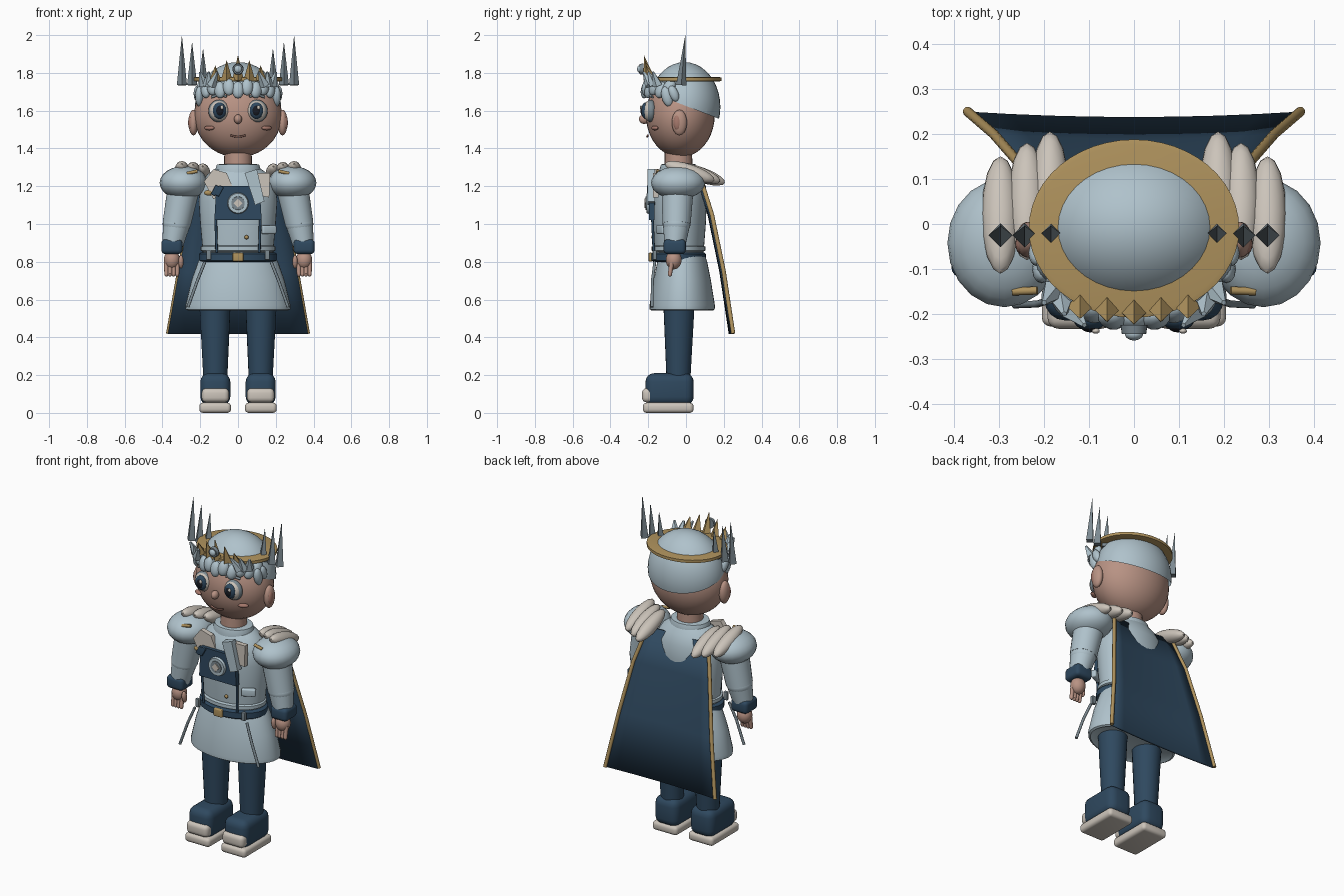
import bpy, bmesh, math
from mathutils import Vector, Matrix, Euler

cube = bpy.data.objects.get("Cube")
if cube:
    bpy.data.objects.remove(cube)

COLORS = {"pale_blue": (.43, .54, .60), "navy": (.028, .066, .115), "gold": (.43, .29, .11),
          "skin": (.48, .29, .23), "cream": (.60, .55, .49), "steel": (.20, .25, .28),
          "black": (.01, .012, .018), "blush": (.38, .19, .15)}
MATS = {}
for key, rgb in COLORS.items():
    m = bpy.data.materials.new(key)
    m.use_nodes = True
    m.diffuse_color = (*rgb, 1)
    m.node_tree.nodes["Principled BSDF"].inputs["Base Color"].default_value = (*rgb, 1)
    MATS[key] = m


def add(name, color, bm, angle=40):
    bmesh.ops.recalc_face_normals(bm, faces=bm.faces)
    me = bpy.data.meshes.new(name)
    bm.to_mesh(me)
    bm.free()
    me.materials.append(MATS[color])
    me.shade_smooth()
    me.set_sharp_from_angle(angle=math.radians(angle))
    ob = bpy.data.objects.new(name, me)
    bpy.context.collection.objects.link(ob)
    return ob


def ball(name, color, loc, size, rot=(0, 0, 0), seg=24, cut=None):
    bm = bmesh.new()
    bmesh.ops.create_uvsphere(bm, u_segments=seg, v_segments=seg // 2 + 2, radius=1)
    bm.transform(Matrix.LocRotScale(Vector(loc), Euler(rot), Vector(size)))
    if cut:
        geom = bm.verts[:] + bm.edges[:] + bm.faces[:]
        bmesh.ops.bisect_plane(bm, geom=geom, plane_co=cut[0], plane_no=cut[1], clear_inner=True)
    return add(name, color, bm)


def cone(name, color, a, b, ra, rb, sides=24):
    a, b = Vector(a), Vector(b)
    bm = bmesh.new()
    bmesh.ops.create_cone(bm, cap_ends=True, segments=sides, radius1=ra, radius2=rb, depth=(b - a).length)
    turn = (b - a).to_track_quat('Z', 'Y').to_matrix().to_4x4()
    bm.transform(Matrix.Translation((a + b) / 2) @ turn)
    return add(name, color, bm)


def box(name, color, loc, size, bevel=0, rot=(0, 0, 0)):
    bm = bmesh.new()
    bmesh.ops.create_cube(bm, size=1)
    bmesh.ops.scale(bm, vec=size, verts=bm.verts)
    if bevel:
        bmesh.ops.bevel(bm, geom=bm.edges[:], offset=bevel, segments=4, profile=.5, affect='EDGES')
    bm.transform(Matrix.LocRotScale(Vector(loc), Euler(rot), None))
    return add(name, color, bm)


def loft(name, color, rings, cy, sides=40):
    """Stack of elliptical rings given as (z, x radius, y radius)."""
    bm = bmesh.new()
    turns = [math.tau * i / sides for i in range(sides)]
    loops = [[bm.verts.new((rx * math.cos(t), cy + ry * math.sin(t), z)) for t in turns]
             for z, rx, ry in rings]
    for low, high in zip(loops, loops[1:]):
        for i in range(sides):
            j = (i + 1) % sides
            bm.faces.new((low[i], low[j], high[j], high[i]))
    bm.faces.new(loops[0])
    bm.faces.new(loops[-1])
    return add(name, color, bm)


def plate(name, color, outline, y, depth=.012, side=1):
    """Flat panel facing front, outline as (x, z)."""
    bm = bmesh.new()
    face = bm.faces.new([bm.verts.new((side * x, y, z)) for x, z in outline])
    ext = bmesh.ops.extrude_face_region(bm, geom=[face])
    moved = [v for v in ext["geom"] if isinstance(v, bmesh.types.BMVert)]
    bmesh.ops.translate(bm, vec=(0, depth, 0), verts=moved)
    return add(name, color, bm)


def tube(name, color, points, radius):
    cu = bpy.data.curves.new(name, 'CURVE')
    cu.dimensions = '3D'
    cu.bevel_depth, cu.bevel_resolution, cu.use_fill_caps = radius, 3, True
    sp = cu.splines.new('POLY')
    sp.points.add(len(points) - 1)
    for p, co in zip(sp.points, points):
        p.co = (*co, 1)
    ob = bpy.data.objects.new(name, cu)
    bm = bmesh.new()
    bpy.context.collection.objects.link(ob)
    bm.from_mesh(ob.evaluated_get(bpy.context.evaluated_depsgraph_get()).to_mesh())
    bpy.data.objects.remove(ob)
    return add(name, color, bm)


# Head, hair cap and face
ball("head", "skin", (0, -.03, 1.575), (.232, .182, .222), seg=36)
ball("hair_cap", "pale_blue", (0, -.008, 1.62), (.228, .19, .237), seg=36,
     cut=((0, .18, 1.555), (0, .36, .93)))
ball("nose", "skin", (0, -.222, 1.555), (.021, .027, .025))
tube("mouth", "blush", [(x / 100, -.206 + abs(x) / 1000, 1.462 + x * x / 2000) for x in range(-4, 5)], .005)
cone("neck", "skin", (0, -.04, 1.25), (0, -.04, 1.4), .075, .072)

# Crown band, front points and gem
loft("crown_band", "gold", [(1.755, .222, .186), (1.758, .234, .198), (1.775, .234, .198),
                            (1.778, .222, .186)], -.01, 48)
for k in range(-2, 3):
    x = k * .06
    y = -.195 + abs(k) * .006
    cone("crown_point", "gold", (x, y, 1.765), (x, y - .028, 1.895 - .028 * abs(k)), .03, 0, 4)
cone("gem_setting", "steel", (0, -.225, 1.82), (0, -.245, 1.82), .03, .027)
ball("gem", "pale_blue", (0, -.245, 1.82), (.02, .014, .02))

# Fringe of hanging tufts below the band
for k in range(11):
    t = math.radians(200 + 14 * k)
    x, y = .205 * math.cos(t), -.025 + .19 * math.sin(t)
    drop = .015 if k % 2 else 0
    ball("fringe_tuft", "pale_blue", (x, y, 1.725 - drop), (.032, .024, .046),
         (-.2, .5 * math.cos(t), t + math.pi / 2), 12)

# Shirt, skirt, belt and collar
loft("torso", "pale_blue", [(.82, .185, .125), (.87, .188, .13), (1.0, .2, .14), (1.12, .208, .145),
                            (1.2, .2, .14), (1.26, .165, .115), (1.3, .11, .085)], -.035)
loft("collar", "pale_blue", [(1.25, .12, .1), (1.29, .12, .1), (1.315, .112, .092), (1.318, .085, .08)], -.04)
loft("shirt_hem", "pale_blue", [(.855, .19, .135), (.86, .198, .142), (.88, .198, .142), (.885, .19, .13)], -.04)
loft("skirt", "pale_blue", [(.555, .24, .14), (.542, .265, .162), (.548, .277, .172), (.57, .278, .173),
                            (.7, .247, .152), (.8, .212, .132), (.84, .19, .12)], -.02)
loft("belt", "navy", [(.8, .195, .135), (.808, .207, .145), (.842, .207, .145), (.85, .195, .135)], -.04)
box("buckle", "gold", (0, -.188, .825), (.056, .02, .046), .005)

# Chest plate with round emblem
plate("chest_plate", "navy", [(-.125, 1.02), (.125, 1.02), (.115, 1.2), (-.115, 1.2)], -.196, .03)
cone("emblem_disc", "pale_blue", (0, -.19, 1.11), (0, -.21, 1.11), .058, .052)
cone("emblem_ring", "steel", (0, -.2, 1.11), (0, -.214, 1.11), .037, .035)
cone("emblem_diamond", "cream", (0, -.2, 1.11), (0, -.219, 1.11), .026, .024, 4)
box("pocket", "pale_blue", (.163, -.13, .97), (.08, .03, .045), .008, (0, 0, .45))
ball("shirt_button", "gold", (.045, -.176, .93), (.011, .008, .011), seg=12)
for x in (-.12, -.1):
    box("collar_pin", "navy", (x, -.2, 1.165 - x / 10), (.025, .012, .055), .003, (0, .5, 0))
ball("gold_brooch", "gold", (-.155, -.165, 1.165), (.025, .014, .015), seg=12)
plate("cream_panel", "cream", [(-.18, 1.225), (-.13, 1.13), (-.03, 1.2), (-.06, 1.27), (-.13, 1.29)], -.175, .03)
plate("cream_panel", "cream", [(.09, 1.27), (.17, 1.27), (.165, 1.14), (.12, 1.15)], -.175, .03)
plate("scarf_tail", "pale_blue", [(.035, 1.27), (.1, 1.29), (.14, 1.12), (.09, 1.1)], -.205, .04)

# Cape with gold edges
rows = [(1.25, .205, .075), (1.05, .258, .138), (.75, .312, .2), (.42, .37, .25)]
bm = bmesh.new()
grid = [[bm.verts.new((w * k / 4, y - .012 * (1 - (k / 4) ** 2), z)) for k in range(-4, 5)] for z, w, y in rows]
for upper, lower in zip(grid, grid[1:]):
    for i in range(8):
        bm.faces.new((upper[i], upper[i + 1], lower[i + 1], lower[i]))
cape = add("cape", "navy", bm)
cape.modifiers.new("thickness", 'SOLIDIFY').thickness = .012

for s in (-1, 1):
    tube("cape_trim", "gold", [(s * w, y, z) for z, w, y in rows], .011)

    # Eye, ear and cheek
    ball("eye_rim", "steel", (s * .1, -.185, 1.598), (.057, .032, .06))
    ball("eye_white", "cream", (s * .1, -.195, 1.598), (.05, .032, .054))
    ball("eye_iris", "navy", (s * .098, -.213, 1.6), (.036, .024, .044))
    ball("eye_pupil", "black", (s * .097, -.226, 1.6), (.022, .015, .029))
    ball("eye_shine", "cream", (s * .097 + .012, -.238, 1.617), (.009, .006, .011), seg=12)
    tube("eyebrow", "steel", [(s * .06, -.2, 1.675), (s * .1, -.195, 1.685), (s * .14, -.178, 1.672)], .007)
    ball("ear", "skin", (s * .236, -.035, 1.537), (.026, .04, .068))
    ball("inner_ear", "blush", (s * .25, -.045, 1.537), (.014, .022, .042), seg=16)
    ball("cheek", "blush", (s * .152, -.165, 1.508), (.03, .014, .012), (0, 0, s * .5), 16)

    # Side locks and leaf ornaments
    ball("side_lock", "pale_blue", (s * .205, -.1, 1.675), (.022, .03, .055), (.25, 0, 0), 12)
    ball("side_lock", "pale_blue", (s * .215, -.065, 1.69), (.02, .025, .045), (.4, 0, 0), 12)
    for k in range(3):
        cone("leaf", "pale_blue", (s * (.18 - .02 * k), -.15 - .02 * k, 1.735),
             (s * (.2 - .045 * k), -.175 - .025 * k, 1.805), .028, .006, 5)

    # Tall steel spikes
    for x, top in ((.185, 1.93), (.243, 1.965), (.297, 2)):
        cone("crown_spike", "steel", (s * x, -.025, 1.735), (s * x, -.004, top), .027, 0, 4)

    # Shoulder puff with feathers and gold bar
    ball("shoulder_puff", "pale_blue", (s * .288, -.042, 1.218), (.127, .143, .088), seg=20)
    for x, y, z in ((.297, .02, 1.275), (.238, .05, 1.27), (.187, .075, 1.262)):
        ball("shoulder_feather", "cream", (s * x, y, z), (.042, .138, .04), (-.33, 0, 0), 16)
    tube("shoulder_bar", "gold", [(s * .215, -.148, 1.28), (s * .27, -.15, 1.268)], .009)

    # Sleeve, cuff and hand
    cone("upper_sleeve", "pale_blue", (s * .29, -.045, 1.18), (s * .325, -.05, 1.0), .085, .075)
    ball("elbow", "pale_blue", (s * .325, -.05, 1.0), (.074, .074, .06))
    cone("lower_sleeve", "pale_blue", (s * .325, -.05, 1.0), (s * .348, -.06, .88), .072, .055)
    box("cuff", "navy", (s * .35, -.06, .88), (.112, .118, .078), .022)
    ball("palm", "skin", (s * .35, -.065, .81), (.043, .042, .05))
    for k in range(4):
        x = s * (.322 + .019 * k)
        cone("finger", "skin", (x, -.075, .8), (x, -.085, .735), .013, .011, 12)
        ball("fingertip", "skin", (x, -.085, .735), (.011, .011, .014), seg=12)
    ball("thumb", "skin", (s * .302, -.085, .8), (.014, .018, .036), (.2, 0, 0), 12)

    # Skirt edge rods and chest straps
    tube("skirt_edge", "steel", [(s * .175, -.165, .8), (s * .215, -.178, .7), (s * .265, -.18, .56)], .008)
    tube("chest_strap", "navy", [(s * .118, -.178, 1.03), (s * .113, -.17, .85)], .007)
    box("strap_clip", "steel", (s * .155, -.165, .835), (.025, .02, .05), .004)

    # Leg and boot
    cone("leg", "navy", (s * .12, -.04, .17), (s * .122, -.037, .6), .063, .084)
    box("boot", "navy", (s * .12, -.087, .125), (.158, .255, .17), .045)
    box("toe_cap", "cream", (s * .12, -.195, .093), (.145, .076, .075), .025)
    box("sole", "cream", (s * .121, -.094, .027), (.168, .268, .054), .02)
